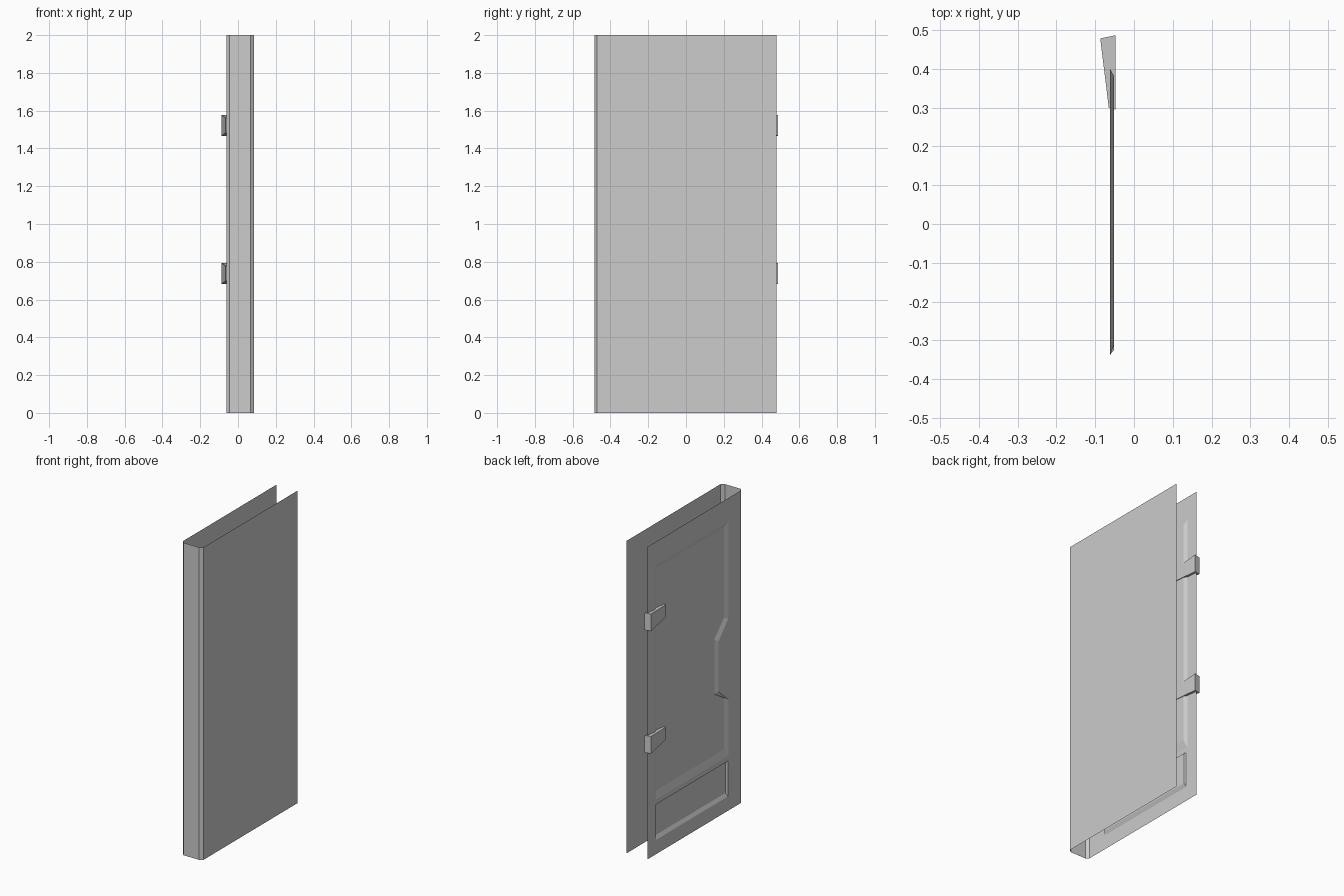
import bpy, bmesh
from mathutils import Vector

cube = bpy.data.objects.get("Cube")
if cube:
    bpy.data.objects.remove(cube, do_unlink=True)

# Single plain grey paint
grey = bpy.data.materials.new("plain_grey")
grey.use_nodes = True
COLOUR = (0.604, 0.604, 0.604, 1)
grey.diffuse_color = COLOUR
grey.node_tree.nodes["Principled BSDF"].inputs["Base Color"].default_value = COLOUR

HEIGHT = 2.0
BACK = 0.48      # open rear edge
FRONT = -0.47    # start of the front chamfers
FACE_X = -0.062  # detailed side
FLOOR_X = -0.051 # bottom of its recesses
PLAIN_X = 0.085  # plain side


def finish(name, bm):
    mesh = bpy.data.meshes.new(name)
    bm.to_mesh(mesh)
    bm.free()
    mesh.materials.append(grey)
    obj = bpy.data.objects.new(name, mesh)
    bpy.context.collection.objects.link(obj)
    return obj


def ring(bm, points, x):
    return [bm.verts.new((x, y, z)) for y, z in points]


def rectangle(y0, z0, y1, z1):
    return [(y0, z0), (y1, z0), (y1, z1), (y0, z1)]


# Plain side and front edge, folded from one sheet
bm = bmesh.new()
profile = [(FACE_X, FRONT), (-0.045, -0.485), (0.065, -0.485),
           (PLAIN_X, FRONT), (PLAIN_X, BACK)]
low = [bm.verts.new((x, y, 0)) for x, y in profile]
high = [bm.verts.new((x, y, HEIGHT)) for x, y in profile]
for i in range(len(profile) - 1):
    bm.faces.new((low[i], low[i + 1], high[i + 1], high[i]))
finish("folded_shell", bm)

# Detailed side: sheet with two pressed recesses
main_rim = [(0.40, 0.35), (-0.34, 0.35), (-0.34, 0.71), (-0.24, 0.80),
            (-0.24, 1.12), (-0.34, 1.23), (-0.34, 1.85), (0.40, 1.85)]
main_floor = [(0.38, 0.40), (-0.31, 0.40), (-0.31, 0.73), (-0.213, 0.79),
              (-0.213, 1.14), (-0.31, 1.24), (-0.31, 1.82), (0.38, 1.82)]
recesses = [(main_rim, main_floor),
            (rectangle(0.39, 0.092, -0.335, 0.318),
             rectangle(0.385, 0.115, -0.325, 0.312))]

bm = bmesh.new()
outline = ring(bm, rectangle(BACK, 0, FRONT, HEIGHT), FACE_X)
rims = [ring(bm, rim, FACE_X) for rim, floor in recesses]
edges = []
for loop in [outline] + rims:
    for i, v in enumerate(loop):
        edges.append(bm.edges.new((v, loop[(i + 1) % len(loop)])))
bmesh.ops.triangle_fill(bm, edges=edges, use_beauty=True,
                        use_dissolve=False, normal=Vector((-1, 0, 0)))
for rim, (_, floor_points) in zip(rims, recesses):
    floor = ring(bm, floor_points, FLOOR_X)
    bm.faces.new(floor)
    for i in range(len(rim)):
        j = (i + 1) % len(rim)
        bm.faces.new((rim[i], rim[j], floor[j], floor[i]))
bmesh.ops.recalc_face_normals(bm, faces=bm.faces[:])
bm.normal_update()
if sum(f.normal.x * f.calc_area() for f in bm.faces) > 0:
    bmesh.ops.reverse_faces(bm, faces=bm.faces[:])
finish("recessed_side", bm)


# Wedge hinges on the rear of the detailed side
def hinge(name, z):
    bm = bmesh.new()
    near = [(-0.048, 0.295, 0.04), (-0.065, 0.30, 0.04)]
    far = [(-0.087, 0.478, 0.055), (-0.048, 0.486, 0.055)]
    section = near + far
    bottom = [bm.verts.new((x, y, z - h)) for x, y, h in section]
    top = [bm.verts.new((x, y, z + h)) for x, y, h in section]
    bm.faces.new(bottom)
    bm.faces.new(top)
    for i in range(4):
        j = (i + 1) % 4
        bm.faces.new((bottom[i], bottom[j], top[j], top[i]))
    bmesh.ops.recalc_face_normals(bm, faces=bm.faces[:])
    finish(name, bm)


hinge("upper_hinge", 1.522)
hinge("lower_hinge", 0.738)
